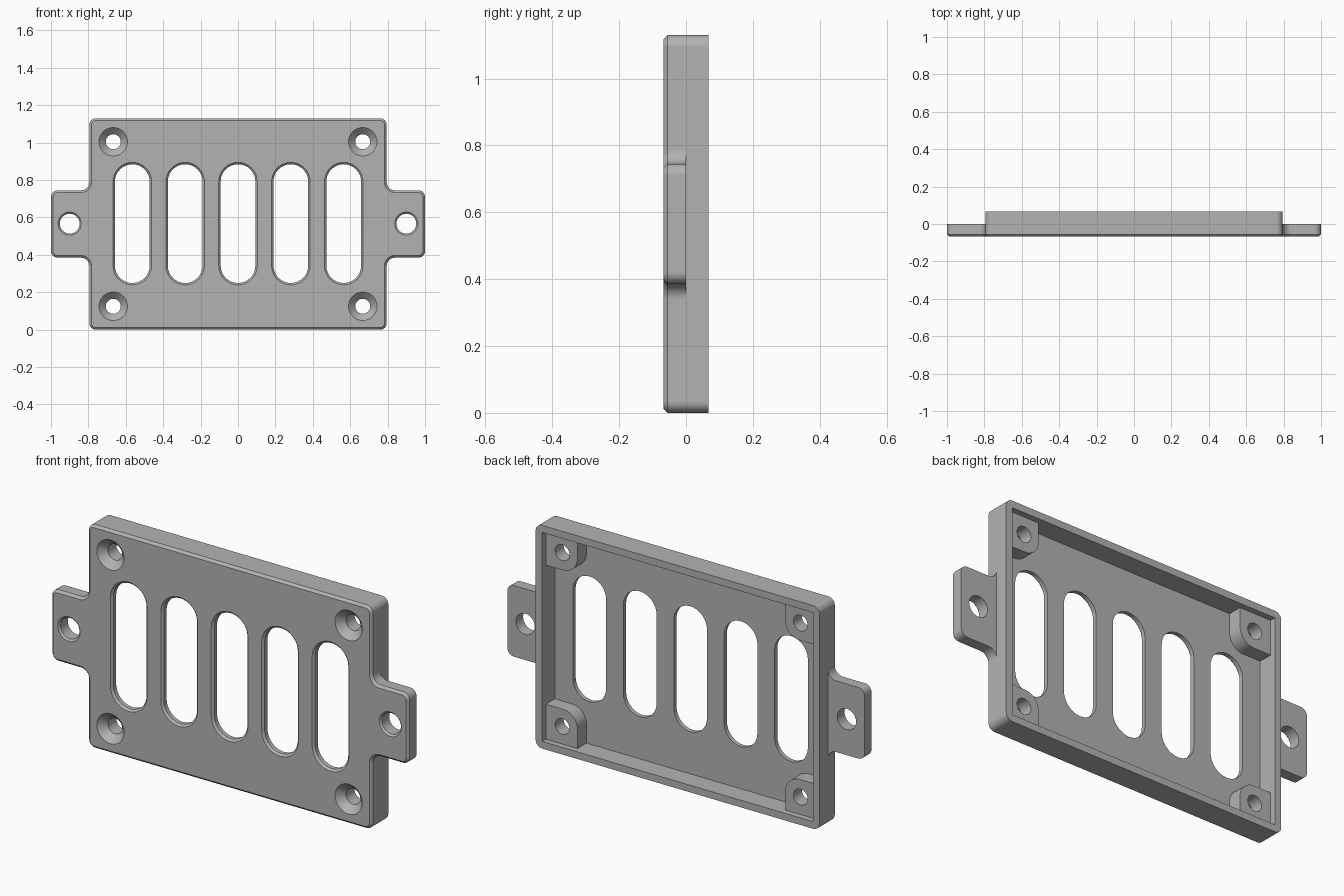
import bpy, bmesh, math
from mathutils import Vector

cube = bpy.data.objects.get("Cube")
if cube:
    bpy.data.objects.remove(cube, do_unlink=True)

W, H = 0.795, 1.13               # body half width, height
FRONT, BACK = -0.067, 0.067
FLOOR, BOSS_TOP, WALL = -0.035, 0.037, 0.036
MID = H / 2

grey = bpy.data.materials.new("plain grey")
grey.use_nodes = True
COLOUR = (0.45, 0.45, 0.45, 1)
grey.diffuse_color = COLOUR
grey.node_tree.nodes["Principled BSDF"].inputs["Base Color"].default_value = COLOUR


def rounded(corners, steps=8):
    """Outline in x, z from (x, z, radius) corners listed anticlockwise."""
    out = []
    for i, (x, z, r) in enumerate(corners):
        p = Vector((x, z))
        if r == 0:
            out.append(p)
            continue
        a = (Vector(corners[i - 1][:2]) - p).normalized()
        b = (Vector(corners[(i + 1) % len(corners)][:2]) - p).normalized()
        centre = p + (a + b) * r         # right-angled corners
        for k in range(steps + 1):
            t = math.pi / 2 * k / steps
            out.append(centre - b * r * math.cos(t) - a * r * math.sin(t))
    return out


def four_way(quarter):
    """Mirror a quarter outline (x > 0, z > 0) about the body centre."""
    left = [(-x, z, r) for x, z, r in reversed(quarter)]
    top = quarter + left
    bottom = [(-x, -z, r) for x, z, r in top]
    return [(x, z + MID, r) for x, z, r in top + bottom]


def capsule(x, z, r, half=0.0, steps=16):
    out = []
    for side in (0, 1):
        for k in range(steps + (1 if half else 0)):
            t = math.pi * (side + k / steps)
            out.append(Vector((x + r * math.cos(t),
                               z + r * math.sin(t) + (half if side == 0 else -half))))
    return out


def grow(outline, d):
    """Offset an outline outwards by d."""
    out = []
    for i, p in enumerate(outline):
        e = (p - outline[i - 1]).normalized()
        f = (outline[(i + 1) % len(outline)] - p).normalized()
        n = Vector((e.y, -e.x)) + Vector((f.y, -f.x))
        n.normalize()
        out.append(p + n * d / max(0.3, n.dot(Vector((e.y, -e.x)))))
    return out


def loft(name, outline, levels):
    """Solid through (y, offset) levels along the depth."""
    bm = bmesh.new()
    rings = [[bm.verts.new((p.x, y, p.y)) for p in grow(outline, d)] for y, d in levels]
    bm.faces.new(rings[0])
    bm.faces.new(rings[-1][::-1])
    n = len(outline)
    for lo, hi in zip(rings, rings[1:]):
        for i in range(n):
            j = (i + 1) % n
            bm.faces.new((lo[i], hi[i], hi[j], lo[j]))
    bmesh.ops.recalc_face_normals(bm, faces=bm.faces)
    mesh = bpy.data.meshes.new(name)
    bm.to_mesh(mesh)
    bm.free()
    mesh.materials.append(grey)
    obj = bpy.data.objects.new(name, mesh)
    bpy.context.collection.objects.link(obj)
    return obj


# Cover with side tabs, chamfered around the front edge
TAB = 0.18
cover = loft("vented_cover", rounded(four_way(
    [(1, TAB, 0.035), (W, TAB, 0.045), (W, MID, 0.035)])),
    [(FRONT, -0.012), (FRONT + 0.012, 0), (BACK, 0)])

cutters = []


def cut(name, outline, levels):
    cutter = loft(name, outline, levels)
    cutter.hide_render = True
    cutters.append(cutter)


# Tabs are only half as deep as the body
for s in (-1, 1):
    x0, x1 = sorted((s * W, s * 1.1))
    z = TAB + 0.06
    cut("tab_relief", rounded([(x0, MID - z, 0), (x1, MID - z, 0),
                               (x1, MID + z, 0), (x0, MID + z, 0)]),
        [(0, 0), (0.1, 0)])

# Back pocket, leaving a screw boss in each corner
px, pz = W - WALL, MID - WALL
bx, bz = W - 0.213, MID - 0.213
cut("pocket", rounded(four_way([(px, bz, 0), (bx, bz, 0.08), (bx, pz, 0)])),
    [(FLOOR, 0), (0.1, 0)])
cut("boss_relief", rounded(four_way([(px, pz, 0)])), [(BOSS_TOP, 0), (0.1, 0)])


def hole_levels(flare, depth):
    """Through hole with a conical flare at the front face."""
    return [(FRONT - 0.01, flare * (1 + 0.01 / depth)), (FRONT + depth, 0), (0.1, 0)]


# Vent slots
for i in range(-2, 3):
    cut("vent_slot", capsule(i * 0.2825, MID + 0.002, 0.093, 0.2245), hole_levels(0.01, 0.01))

# Countersunk corner holes and tab holes
for s in (-1, 1):
    for t in (-1, 1):
        cut("screw_hole", capsule(s * 0.667, MID + t * 0.44, 0.04), hole_levels(0.036, 0.036))
    cut("tab_hole", capsule(s * 0.9, MID + 0.002, 0.053), hole_levels(0.009, 0.009))

bpy.context.view_layer.objects.active = cover
for c in cutters:
    mod = cover.modifiers.new(c.name, 'BOOLEAN')
    mod.operation = 'DIFFERENCE'
    mod.solver = 'EXACT'
    mod.object = c
    bpy.ops.object.modifier_apply(modifier=mod.name)
for c in cutters:
    bpy.data.objects.remove(c, do_unlink=True)

# Smooth round walls, crisp chamfers
bpy.ops.object.select_all(action='DESELECT')
cover.select_set(True)
bpy.ops.object.shade_smooth_by_angle(angle=math.radians(30))
weighted = cover.modifiers.new("weighted_normals", 'WEIGHTED_NORMAL')
weighted.keep_sharp = True
